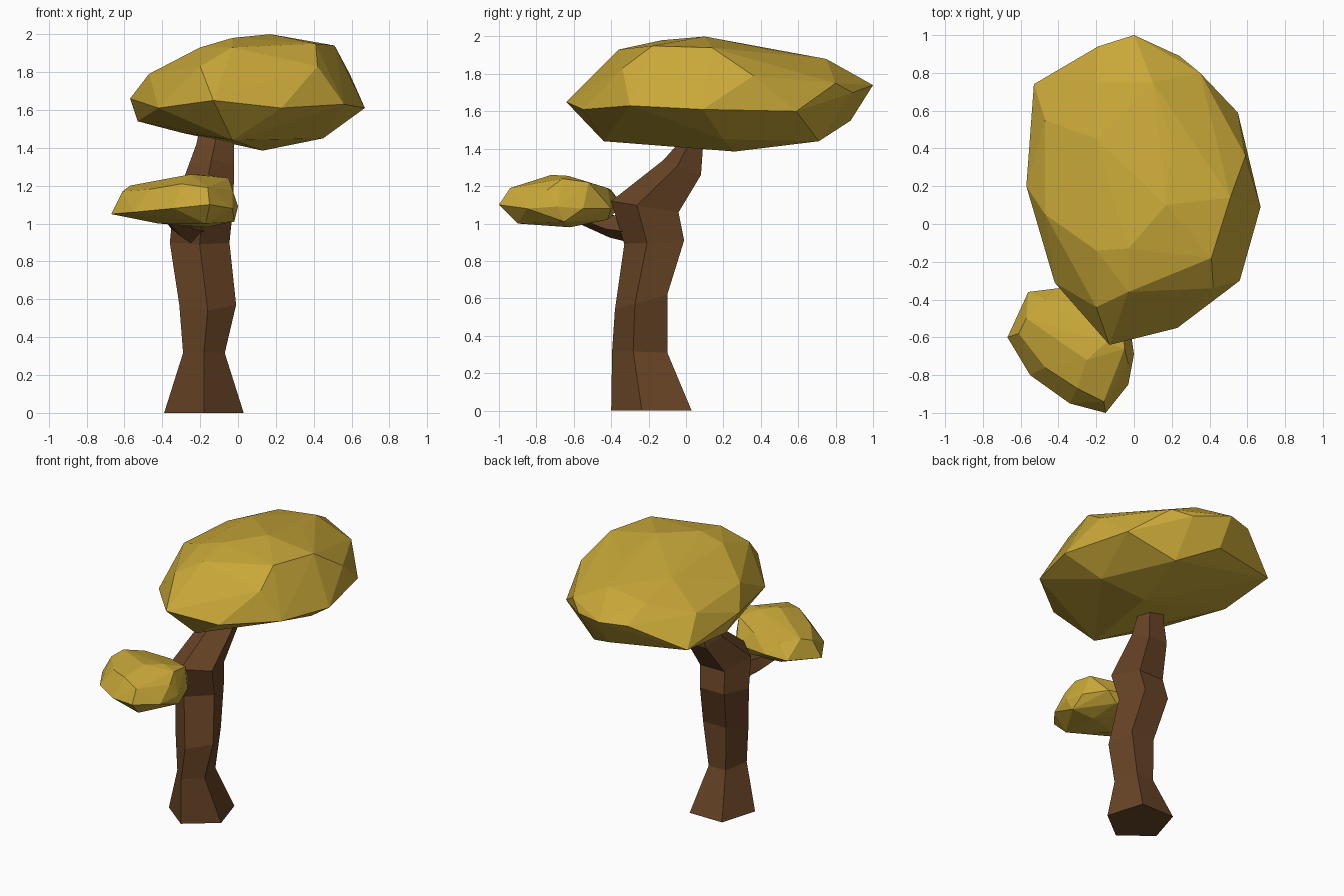
import bpy, bmesh, math
from mathutils import Vector

if "Cube" in bpy.data.objects:
    bpy.data.objects.remove(bpy.data.objects["Cube"])


def material(name, color):
    m = bpy.data.materials.new(name)
    m.diffuse_color = (*color, 1)
    m.use_nodes = True
    m.node_tree.nodes["Principled BSDF"].inputs["Base Color"].default_value = m.diffuse_color
    return m


bark = material("brown bark", (0.138, 0.058, 0.019))
leaf = material("mustard leaves", (0.58, 0.39, 0.04))


def finish(bm, name, mat):
    bmesh.ops.recalc_face_normals(bm, faces=bm.faces)
    me = bpy.data.meshes.new(name)
    bm.to_mesh(me)
    bm.free()
    me.materials.append(mat)
    ob = bpy.data.objects.new(name, me)
    bpy.context.collection.objects.link(ob)
    return ob


def skin(rings, name, mat):
    """Bridge equal-sided rings of points into a closed faceted tube."""
    bm = bmesh.new()
    loops = [[bm.verts.new(p) for p in r] for r in rings]
    n = len(loops[0])
    for a, b in zip(loops, loops[1:]):
        for i in range(n):
            j = (i + 1) % n
            bm.faces.new((a[i], a[j], b[j], b[i]))
    bm.faces.new(loops[0])
    bm.faces.new(loops[-1])
    return finish(bm, name, mat)


def pentagon(x0, x1, y0, y1, z0, z1):
    """Five-sided ring filling the x and y range, tilted from z0 (front) to z1 (back)."""
    rx, ry = (x1 - x0) / 1.902, (y1 - y0) / 1.809
    pts = []
    for i in range(5):
        a = -math.pi / 2 + i * math.tau / 5
        t = (math.sin(a) + 1) / 1.809
        pts.append(((x0 + x1) / 2 + rx * math.cos(a),
                    y0 + ry * (1 + math.sin(a)), z0 + (z1 - z0) * t))
    return pts


def hull(points, name, mat):
    """Faceted blob: convex hull around a few corner points."""
    bm = bmesh.new()
    for p in points:
        bm.verts.new(p)
    res = bmesh.ops.convex_hull(bm, input=bm.verts)
    drop = {g for g in res["geom_interior"] + res["geom_unused"]
            if isinstance(g, bmesh.types.BMVert)}
    bmesh.ops.delete(bm, geom=list(drop), context='VERTS')
    return finish(bm, name, mat)


# Trunk: flared foot, slight bends, leaning back at the top
skin([pentagon(*r) for r in (
    (-.39, .03, -.40, .03, 0, 0),
    (-.29, -.07, -.395, -.10, .32, .31),
    (-.31, -.01, -.38, -.10, .54, .62),
    (-.36, -.045, -.33, -.01, .89, .91),
    (-.34, -.025, -.40, -.04, 1.12, 1.06),
    (-.26, -.02, -.12, .08, 1.34, 1.26),
    (-.22, -.02, -.04, .09, 1.43, 1.40),
    (-.20, -.03, .0, .11, 1.52, 1.50))], "trunk", bark)

# Side branch carrying the small crown
path = [((-.22, -.22, .98), .10), ((-.29, -.40, .99), .065), ((-.38, -.60, 1.06), .045)]
axis = (Vector(path[-1][0]) - Vector(path[0][0])).normalized()
side = axis.cross(Vector((0, 0, 1))).normalized()
up = side.cross(axis)
skin([[Vector(c) + r * (side * math.cos(a) + up * math.sin(a))
       for a in (math.tau * i / 5 - math.pi / 2 for i in range(5))]
      for c, r in path], "branch", bark)

# Large crown: rim, top and underside corners
hull([
    (-.13, -.64, 1.65), (.23, -.55, 1.61), (.56, -.30, 1.63), (.67, .09, 1.61),
    (.55, .59, 1.60), (.35, .80, 1.75), (.24, .89, 1.70), (0, 1.0, 1.74),
    (-.19, .94, 1.74), (-.53, .74, 1.58), (-.57, .20, 1.66), (-.42, -.31, 1.61),
    (.42, -.34, 1.83), (.41, -.18, 1.95), (.51, .14, 1.94), (.59, .36, 1.79),
    (-.20, -.44, 1.83), (-.03, -.36, 1.93), (.17, .10, 2.0), (-.03, -.13, 1.98),
    (-.20, -.14, 1.93), (-.47, .05, 1.79), (-.47, .55, 1.76), (-.20, .45, 1.91),
    (.20, .45, 1.93), (.10, .75, 1.88), (-.20, .75, 1.84),
    (-.03, -.44, 1.44), (.13, .26, 1.385), (.45, .20, 1.45), (.24, .71, 1.44),
    (0, .88, 1.55), (-.53, .30, 1.54), (-.30, .10, 1.48)], "large_crown", leaf)

# Small crown
hull([
    (-.67, -.60, 1.05), (-.55, -.80, 1.06), (-.34, -.95, 1.08), (-.15, -1.0, 1.10),
    (-.03, -.85, 1.08), (0, -.69, 1.09), (-.02, -.55, 1.08), (-.12, -.40, 1.08),
    (-.40, -.34, 1.10), (-.56, -.36, 1.09),
    (-.61, -.58, 1.17), (-.57, -.50, 1.20), (-.47, -.76, 1.18), (-.30, -.87, 1.21),
    (-.16, -.94, 1.19), (-.40, -.60, 1.23), (-.25, -.72, 1.26), (-.15, -.63, 1.255),
    (-.05, -.66, 1.24), (-.03, -.74, 1.18), (-.06, -.52, 1.22), (-.25, -.42, 1.19),
    (-.47, -.40, 1.18), (-.02, -.65, 1.01), (-.17, -.62, .98), (-.17, -.90, 1.0),
    (-.42, -.70, 1.0), (-.45, -.45, 1.02), (-.20, -.42, 1.02)], "small_crown", leaf)
